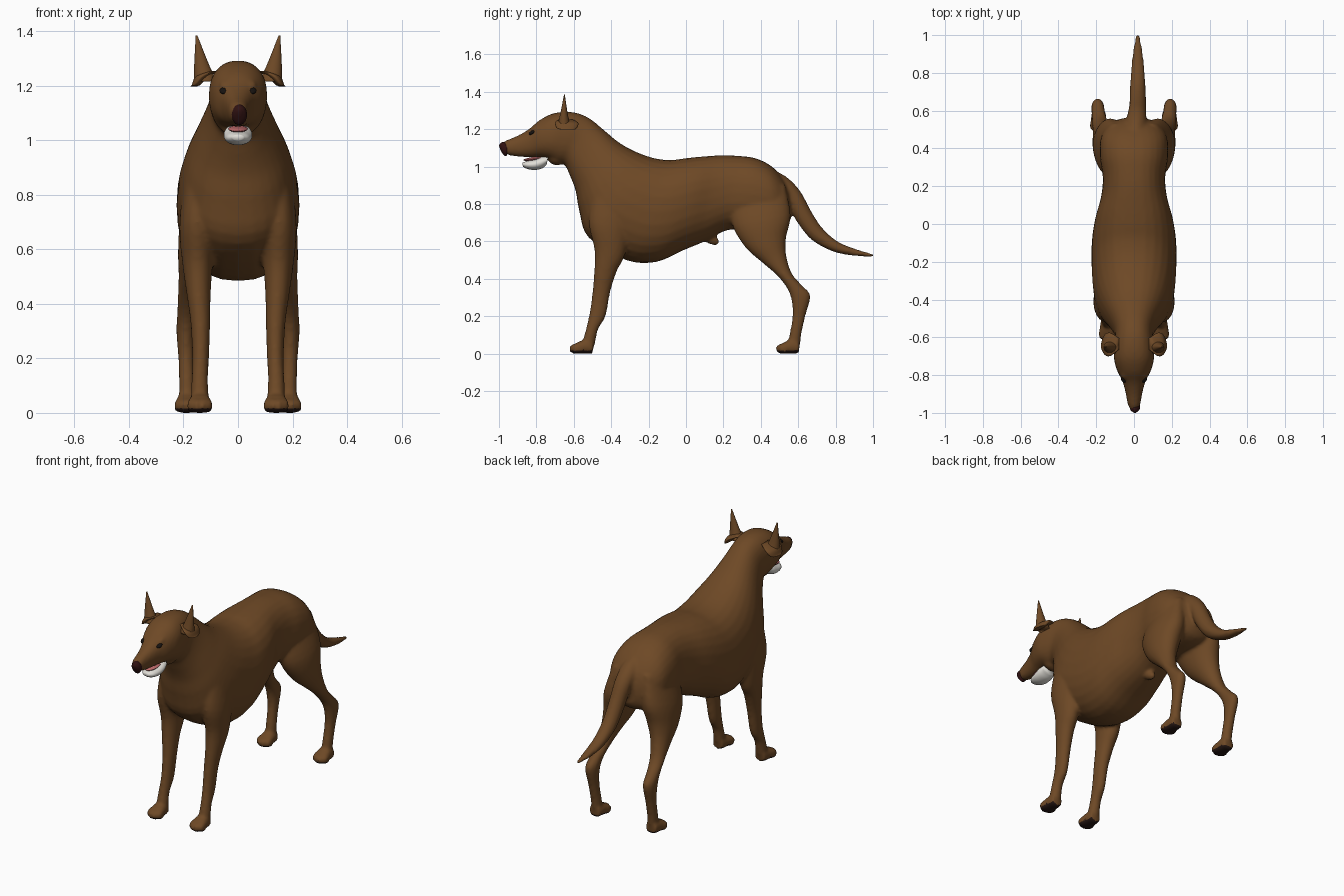
import bpy, bmesh, math
from mathutils import Vector, Matrix

cube = bpy.data.objects.get("Cube")
if cube:
    bpy.data.objects.remove(cube, do_unlink=True)


def material(name, r, g, b):
    mat = bpy.data.materials.new(name)
    mat.use_nodes = True
    mat.diffuse_color = (r, g, b, 1)
    shader = next(n for n in mat.node_tree.nodes if n.type == 'BSDF_PRINCIPLED')
    shader.inputs["Base Color"].default_value = (r, g, b, 1)
    shader.inputs["Roughness"].default_value = 0.8
    return mat


brown = material("brown coat", 0.155, 0.066, 0.019)
dark = material("dark paw pad", 0.018, 0.008, 0.006)
nose_red = material("dark nose", 0.03, 0.006, 0.006)
white = material("white jaw", 0.75, 0.73, 0.68)
pink = material("pink tongue", 0.5, 0.14, 0.14)
black = material("black eye", 0.008, 0.006, 0.005)


def spline(a, b, c, d, t):
    """Smooth blend from b to c, for all the numbers of a ring."""
    return [0.5 * (2 * q + (r - p) * t + (2 * p - 5 * q + 4 * r - s) * t * t
                   + (3 * q - p - 3 * r + s) * t ** 3)
            for p, q, r, s in zip(a, b, c, d)]


def loft(bm, rings, side=1, power=1.0, steps=4, count=28):
    """Ring: y, z of one edge, y, z of the opposite edge, half width, x centre."""
    rings = [list(r) + [0] * (6 - len(r)) for r in rings]
    padded = [rings[0]] + rings + [rings[-1]]
    fine = []
    for i in range(len(rings) - 1):
        for k in range(steps):
            fine.append(spline(*padded[i:i + 4], k / steps))
    fine.append(rings[-1])

    loops = []
    for ya, za, yb, zb, width, x in fine:
        centre = Vector((x * side, (ya + yb) / 2, (za + zb) / 2))
        half = Vector((0, (ya - yb) / 2, (za - zb) / 2))
        loop = []
        for k in range(count):
            angle = math.tau * k / count
            c, s = math.cos(angle), math.sin(angle)
            c = math.copysign(abs(c) ** power, c)
            s = math.copysign(abs(s) ** power, s)
            loop.append(bm.verts.new(centre + half * c + Vector((width * s, 0, 0))))
        loops.append(loop)
    for low, high in zip(loops, loops[1:]):
        for k in range(count):
            n = (k + 1) % count
            bm.faces.new((low[k], low[n], high[n], high[k]))
    bm.faces.new(loops[0])
    bm.faces.new(loops[-1])


def ball(bm, centre, size, tilt=0):
    place = (Matrix.Translation(centre) @ Matrix.Rotation(tilt, 4, 'X')
             @ Matrix.Diagonal((*size, 1)))
    bmesh.ops.create_uvsphere(bm, u_segments=20, v_segments=12, radius=1, matrix=place)


def finish(name, bm, *mats):
    bmesh.ops.recalc_face_normals(bm, faces=bm.faces[:])
    mesh = bpy.data.meshes.new(name)
    bm.to_mesh(mesh)
    bm.free()
    for mat in mats:
        mesh.materials.append(mat)
    mesh.shade_smooth()
    obj = bpy.data.objects.new(name, mesh)
    bpy.context.collection.objects.link(obj)
    return obj


# Head, neck, trunk and rump in one sweep: back edge, underside edge
trunk = [
    (-.99, 1.12, -.97, 1.07, .02), (-.96, 1.14, -.94, 1.06, .034),
    (-.90, 1.165, -.88, 1.052, .045), (-.84, 1.20, -.82, 1.05, .062),
    (-.78, 1.25, -.78, 1.05, .088), (-.70, 1.287, -.73, 1.04, .106),
    (-.60, 1.29, -.69, 1.02, .104), (-.52, 1.26, -.65, 1.01, .10),
    (-.45, 1.205, -.62, .95, .118), (-.36, 1.13, -.59, .87, .155),
    (-.27, 1.08, -.57, .76, .19), (-.17, 1.045, -.52, .62, .215),
    (-.08, 1.035, -.32, .50, .225), (0, 1.045, -.16, .49, .222),
    (.08, 1.053, -.02, .55, .205), (.18, 1.06, .10, .60, .175),
    (.27, 1.058, .22, .66, .165), (.37, 1.045, .34, .66, .18),
    (.46, 1.0, .46, .66, .175), (.53, .92, .53, .68, .13),
    (.56, .84, .56, .72, .06),
]
# Legs: front edge, rear edge
front_leg = [
    (-.50, .85, -.25, .85, .05, .15), (-.52, .70, -.30, .66, .065, .15),
    (-.49, .56, -.33, .52, .055, .148), (-.49, .45, -.37, .44, .045, .145),
    (-.50, .33, -.405, .33, .036, .138), (-.515, .22, -.43, .20, .031, .137),
    (-.535, .13, -.47, .13, .03, .14), (-.55, .07, -.485, .06, .032, .14),
    (-.55, .01, -.50, .01, .03, .14),
]
hind_leg = [
    (.24, .80, .53, .90, .06, .10), (.25, .68, .56, .74, .085, .125),
    (.32, .565, .535, .62, .075, .145), (.41, .485, .535, .53, .055, .163),
    (.485, .42, .565, .43, .043, .178), (.54, .35, .62, .365, .036, .188),
    (.565, .28, .665, .31, .034, .192), (.57, .20, .638, .20, .029, .19),
    (.555, .11, .618, .11, .029, .188), (.545, .05, .61, .05, .03, .187),
    (.55, .01, .60, .01, .03, .187),
]
tail = [
    (.42, 1.0, .42, .88, .05, .01), (.53, .95, .50, .84, .055, .01),
    (.61, .87, .54, .81, .05, .015), (.67, .76, .59, .71, .045, .02),
    (.73, .67, .67, .61, .042, .02), (.81, .60, .78, .548, .037, .02),
    (.90, .562, .89, .524, .028, .02), (1.005, .53, 1.005, .518, .012, .02),
]

coat = bmesh.new()
loft(coat, trunk, power=0.87)
loft(coat, tail)
ball(coat, (0, -.69, 1.045), (.06, .05, .038))          # jaw hinge
ball(coat, (0, .13, .615), (.025, .055, .028), -0.5)    # belly sheath


def paw(side, toe_y, x):
    heel = [(.12, .07, .12, 0, .034, x), (.065, .07, .065, 0, .042, x),
            (.03, .055, .03, 0, .04, x), (.015, .04, .015, 0, .03, x)]
    loft(coat, [(a + toe_y, b, c + toe_y, d, w, m) for a, b, c, d, w, m in heel],
         side, power=0.8)
    for toe in (-1.5, -.5, .5, 1.5):
        back = .007 * toe * toe
        ball(coat, (side * x + toe * .022, toe_y + .022 + back, .026), (.014, .03, .027))


for side in (-1, 1):
    loft(coat, front_leg, side)
    loft(coat, hind_leg, side)
    paw(side, -.62, .14)
    paw(side, .485, .187)
    ball(coat, (side * .045, -.80, 1.205), (.024, .03, .014), 0.6)    # brow

# Fuse the parts into one soft skin
body = finish("body", coat, brown, dark)
fuse = body.modifiers.new("fuse", 'REMESH')
fuse.mode = 'VOXEL'
fuse.voxel_size = 0.01
soften = body.modifiers.new("soften", 'SMOOTH')
soften.iterations = 5
graph = bpy.context.evaluated_depsgraph_get()
skin = bpy.data.meshes.new_from_object(body.evaluated_get(graph))
body.modifiers.clear()
body.data = skin
skin.materials.clear()
for mat in (brown, dark):
    skin.materials.append(mat)
lowest = min(v.co.z for v in skin.vertices)
for v in skin.vertices:
    if v.co.z < 0.1:
        v.co.z -= lowest * (1 - v.co.z / 0.1)
skin.shade_smooth()
for face in skin.polygons:      # paw pads on the soles
    face.material_index = int(face.center.z < 0.02 and face.normal.z < -0.3)

# Ears: an upright point over a folded flap
for side, label in ((-1, "right"), (1, "left")):
    bm = bmesh.new()
    loft(bm, [(-.69, 1.215, -.615, 1.215, .043, .118),
              (-.675, 1.27, -.63, 1.27, .029, .132),
              (-.652, 1.385, -.648, 1.385, .003, .152)], side)
    finish(label + "_ear", bm, brown)
    bm = bmesh.new()
    loft(bm, [(-.67, 1.255, -.60, 1.25, .02, .09),
              (-.70, 1.238, -.575, 1.232, .025, .13),
              (-.69, 1.205, -.59, 1.20, .015, .155),
              (-.66, 1.198, -.63, 1.198, .006, .17)], side)
    finish(label + "_ear_flap", bm, brown)
    bm = bmesh.new()
    ball(bm, (side * .05, -.822, 1.182), (.018, .02, .010), 0.5)
    finish(label + "_eye", bm, black)

# Nose
bm = bmesh.new()
loft(bm, [(-.955, 1.128, -.957, 1.06, .026, .005), (-.975, 1.132, -.967, 1.056, .028, .005),
          (-.992, 1.125, -.98, 1.068, .022, .005), (-1, 1.112, -.993, 1.09, .008, .005)])
finish("nose", bm, nose_red)

# Lower jaw and tongue
bm = bmesh.new()
loft(bm, [(-.735, 1.06, -.745, 1.01, .045), (-.77, 1.056, -.77, .99, .052),
          (-.81, 1.04, -.81, .982, .05), (-.85, 1.03, -.85, .988, .04),
          (-.875, 1.02, -.872, 1.0, .02)])
finish("lower_jaw", bm, white)
bm = bmesh.new()
ball(bm, (0, -.81, 1.042), (.036, .06, .01), 0.12)
finish("tongue", bm, pink)
